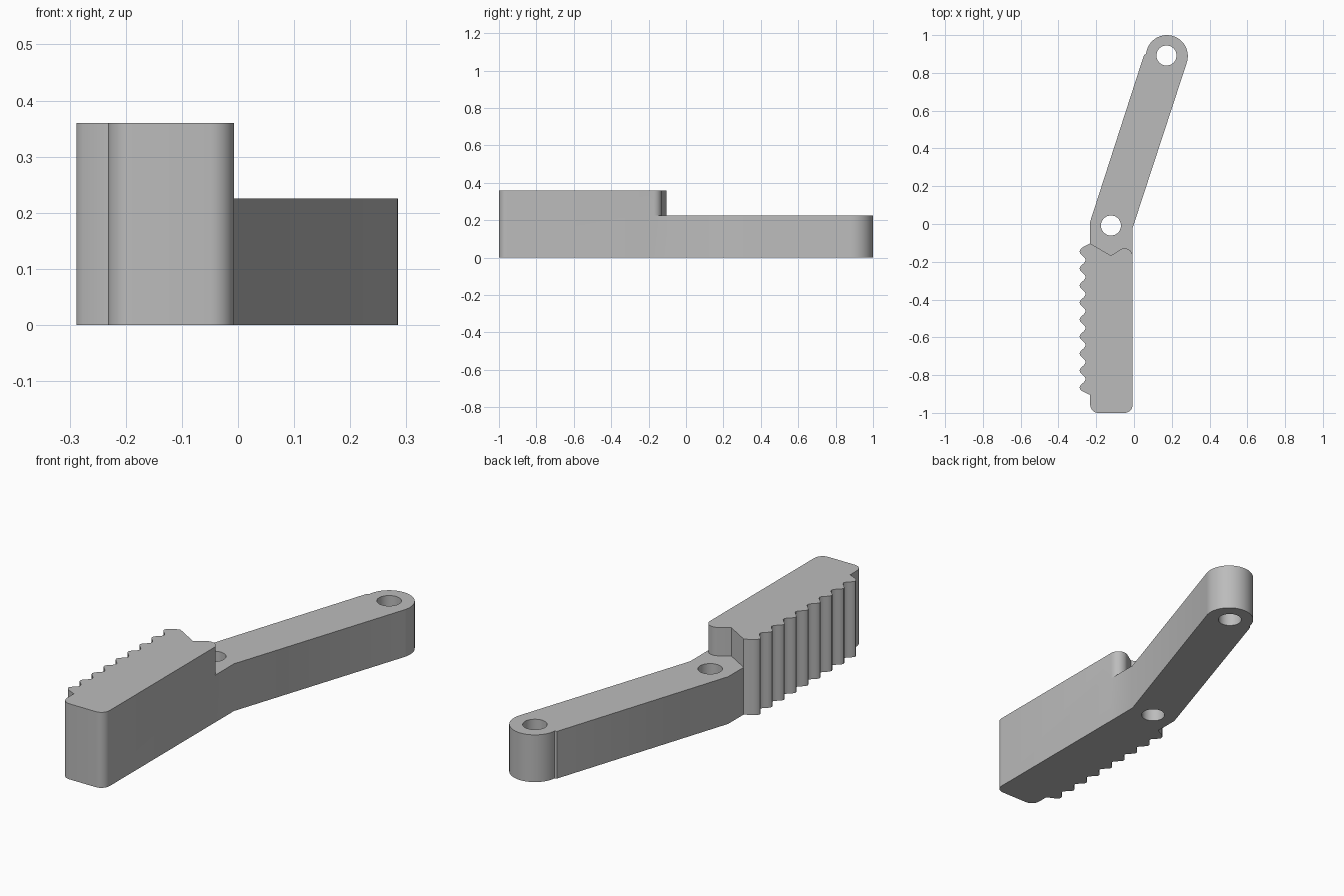
import bpy, bmesh
from math import sin, cos, pi, radians

cube = bpy.data.objects.get("Cube")
if cube:
    bpy.data.objects.remove(cube)

ARM_H, GRIP_H = 0.225, 0.36
LEFT, RIGHT = -0.232, -0.007
END = (0.174, 0.889)
END_R = 0.111
PIVOT = (-0.122, -0.008)
HOLE_R = 0.053

grey = bpy.data.materials.new("plain grey")
grey.use_nodes = True
grey.diffuse_color = (0.5, 0.5, 0.5, 1)
grey.node_tree.nodes["Principled BSDF"].inputs["Base Color"].default_value = (0.5, 0.5, 0.5, 1)


def arc(centre, r, start, stop, steps):
    """Points on an arc, angles in degrees."""
    angles = [radians(start + (stop - start) * i / steps) for i in range(steps + 1)]
    return [(centre[0] + r * cos(a), centre[1] + r * sin(a)) for a in angles]


def extrude(name, outline, z0, z1):
    """Closed prism from a counter-clockwise outline."""
    bm = bmesh.new()
    face = bm.faces.new([bm.verts.new((x, y, z0)) for x, y in outline])
    result = bmesh.ops.extrude_face_region(bm, geom=[face])
    top = [v for v in result["geom"] if isinstance(v, bmesh.types.BMVert)]
    bmesh.ops.translate(bm, verts=top, vec=(0, 0, z1 - z0))
    bmesh.ops.recalc_face_normals(bm, faces=bm.faces)
    mesh = bpy.data.meshes.new(name)
    bm.to_mesh(mesh)
    bm.free()
    mesh.materials.append(grey)
    obj = bpy.data.objects.new(name, mesh)
    bpy.context.collection.objects.link(obj)
    return obj


def combine(target, other, operation):
    """Apply a boolean and remove the second solid."""
    mod = target.modifiers.new(operation.lower(), 'BOOLEAN')
    mod.operation, mod.solver, mod.object = operation, 'EXACT', other
    bpy.context.view_layer.objects.active = target
    bpy.ops.object.modifier_apply(modifier=mod.name)
    bpy.data.objects.remove(other)


# Bent arm with a rounded end, its root running into the grip
arm_outline = [(LEFT, -0.3), (RIGHT, -0.3), (RIGHT, -0.02)]
arm_outline += arc(END, END_R, -18, 174, 32)
arm_outline += [(0.053, 0.895), (LEFT, 0.013)]
lever = extrude("toothed_lever", arm_outline, 0, ARM_H)

# Tall grip: rounded block, notched shoulder, wavy row of nine teeth
FIRST, PITCH, COUNT, STEPS = -0.146, 0.09, 9, 10
CORNER = 0.043
grip_outline = arc((LEFT + CORNER, -1 + CORNER), CORNER, 180, 270, 8)
grip_outline += arc((RIGHT - CORNER, -1 + CORNER), CORNER, 270, 360, 8)
grip_outline += arc((RIGHT - CORNER, -0.172), CORNER, 0, 118, 10)
grip_outline += [(-0.122, -0.167), (LEFT, -0.103), (-0.268, -0.121)]
for i in range(-2, (COUNT - 1) * STEPS + 3):
    phase = 2 * pi * i / STEPS
    grip_outline.append((-0.272 - 0.016 * cos(phase), FIRST - PITCH * i / STEPS))
grip_outline.append((LEFT, -0.905))
grip = extrude("grip", grip_outline, 0, GRIP_H)
combine(lever, grip, 'UNION')

# Round through holes at the bend and the far end
for centre in (PIVOT, (0.172, 0.892)):
    pin = extrude("hole_cutter", arc(centre, HOLE_R, 0, 352.5, 47), -0.1, 0.5)
    combine(lever, pin, 'DIFFERENCE')

# Smooth curved walls, sharp rims
bpy.ops.object.select_all(action='DESELECT')
lever.select_set(True)
bpy.context.view_layer.objects.active = lever
bpy.ops.object.shade_smooth_by_angle(angle=radians(30))
